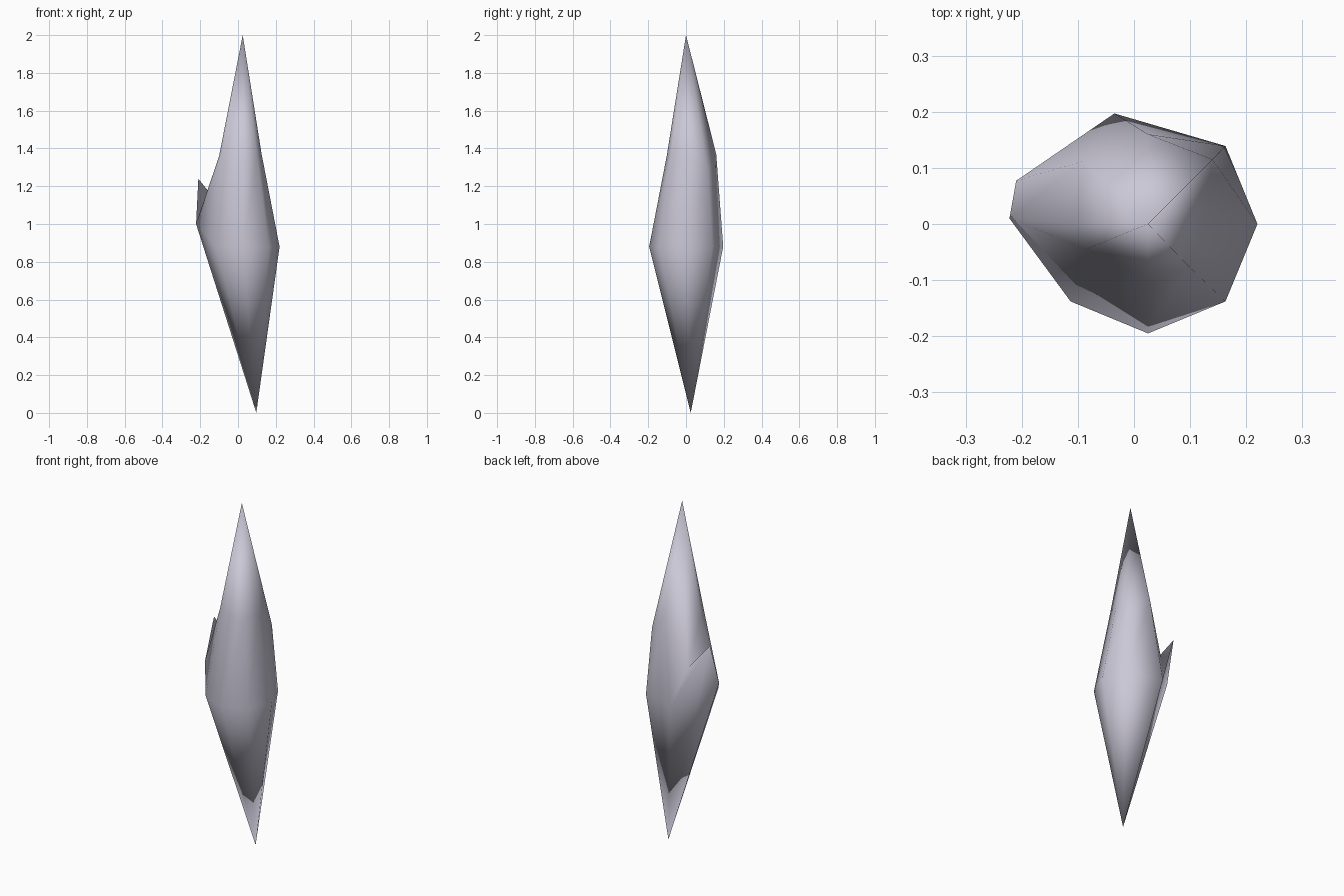
import bpy, bmesh

cube = bpy.data.objects.get("Cube")
if cube:
    bpy.data.objects.remove(cube, do_unlink=True)

# Pale lavender stone
stone = bpy.data.materials.new("pale_lavender_stone")
stone.use_nodes = True
colour = (0.60, 0.58, 0.68, 1)
stone.diffuse_color = colour
stone.node_tree.nodes["Principled BSDF"].inputs["Base Color"].default_value = colour

# Irregular eight-sided rings, counter-clockwise from +x
girdle = [(0.22, 0, 0.88), (0.163, 0.139, 0.88), (-0.035, 0.197, 0.88),
          (-0.21, 0.077, 1.24), (-0.222, 0.01, 1.0), (-0.113, -0.138, 0.88),
          (0.025, -0.195, 0.88), (0.163, -0.138, 0.88)]
shoulder = [(0.125, 0.005, 1.37), (0.14, 0.115, 1.27), (0.025, 0.16, 1.37),
            (-0.09, 0.112, 1.09), (-0.1, 0, 1.36), (-0.085, -0.045, 1.37),
            (0.025, -0.102, 1.36), (0.1, -0.078, 1.36)]

# Crystal shard: bottom point, two rings, top point
bm = bmesh.new()
tip = bm.verts.new((0.097, 0.025, 0))
apex = bm.verts.new((0.025, 0, 2))
low = [bm.verts.new(p) for p in girdle]
high = [bm.verts.new(p) for p in shoulder]
for i in range(len(low)):
    j = (i + 1) % len(low)
    bm.faces.new((tip, low[j], low[i]))
    bm.faces.new((low[i], low[j], high[j], high[i]))
    bm.faces.new((high[i], high[j], apex))
for face in bm.faces:
    face.smooth = True

mesh = bpy.data.meshes.new("crystal_shard")
bm.to_mesh(mesh)
bm.free()
mesh.materials.append(stone)
shard = bpy.data.objects.new("crystal_shard", mesh)
bpy.context.collection.objects.link(shard)
